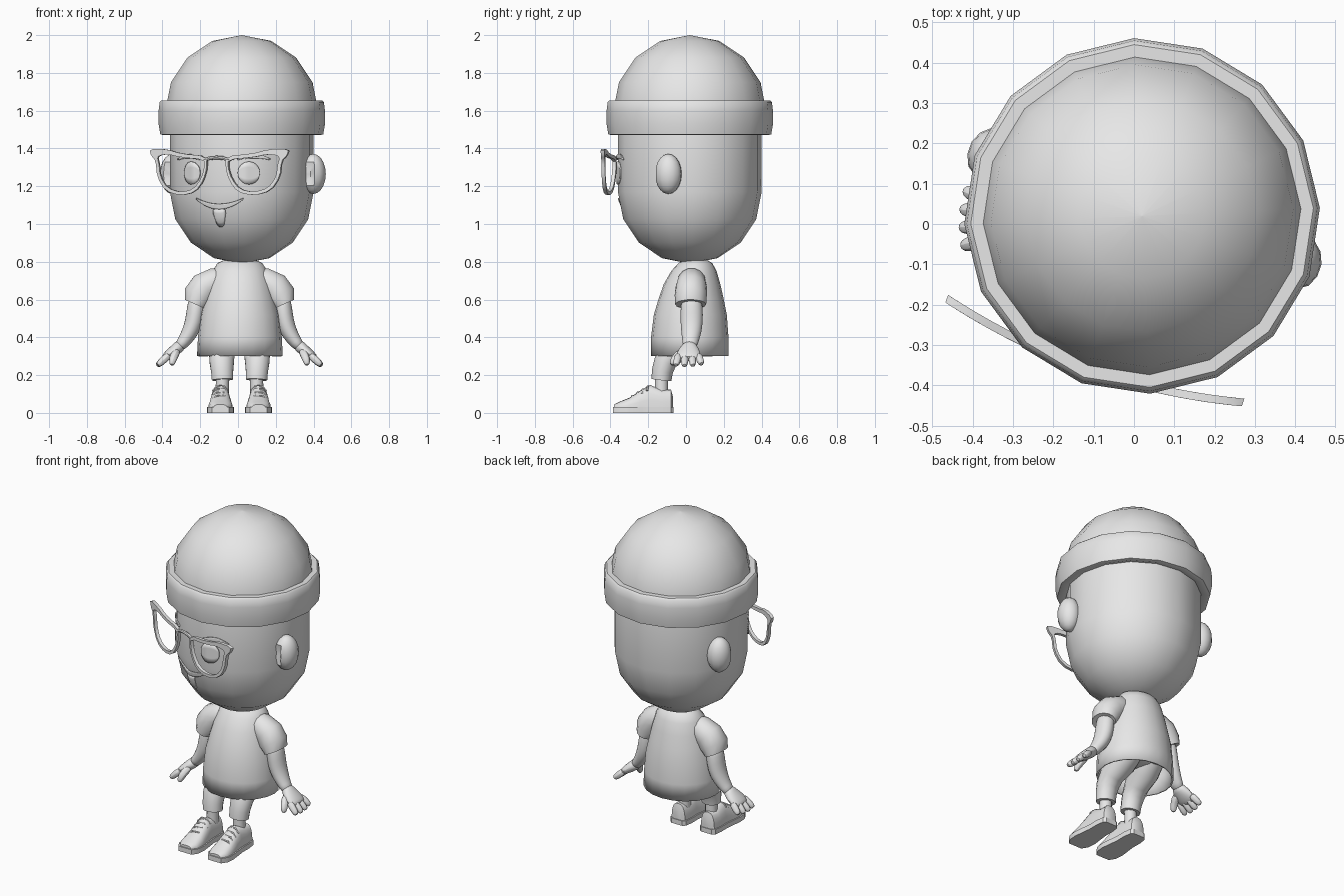
import bpy, bmesh, math
from mathutils import Vector

if "Cube" in bpy.data.objects:
    bpy.data.objects.remove(bpy.data.objects["Cube"])

grey = bpy.data.materials.new("plain_grey")
grey.diffuse_color = (0.8, 0.8, 0.8, 1)
grey.use_nodes = True
grey.node_tree.nodes["Principled BSDF"].inputs["Base Color"].default_value = grey.diffuse_color

CX, CY = 0.02, 0.02                 # head axis
PHASE = math.radians(2.6)           # turn of the 16-sided head and hat
TURN = math.radians(-19.3)          # direction of the face
STEP = math.tau / 16


def finish(name, bm, angle=40, subsurf=0, solid=0):
    bmesh.ops.remove_doubles(bm, verts=bm.verts, dist=1e-5)
    bmesh.ops.recalc_face_normals(bm, faces=bm.faces)
    me = bpy.data.meshes.new(name)
    bm.to_mesh(me)
    bm.free()
    me.materials.append(grey)
    me.shade_smooth()
    me.set_sharp_from_angle(angle=math.radians(angle))
    ob = bpy.data.objects.new(name, me)
    bpy.context.collection.objects.link(ob)
    if solid:
        m = ob.modifiers.new("thickness", 'SOLIDIFY')
        m.thickness, m.offset = solid, 0
    if subsurf:
        m = ob.modifiers.new("smooth", 'SUBSURF')
        m.levels = m.render_levels = subsurf
    return ob


def loft(name, rings, caps=(True, True), loop=False, closed=True, **kw):
    """Skin a list of equal-length rings."""
    bm = bmesh.new()
    vs = [[bm.verts.new(p) for p in r] for r in rings]
    n = len(vs[0])
    pairs = list(zip(vs, vs[1:])) + ([(vs[-1], vs[0])] if loop else [])
    for a, b in pairs:
        for i in range(n if closed else n - 1):
            j = (i + 1) % n
            bm.faces.new((a[i], a[j], b[j], b[i]))
    if closed and not loop:
        if caps[0]:
            bm.faces.new(vs[0])
        if caps[1]:
            bm.faces.new(vs[-1])
    return finish(name, bm, **kw)


def tube(name, path, radii, ref=(0, 1, 0), n=10, **kw):
    """Round limb along a path; a radius is a number or (along ref, across)."""
    pts = [Vector(p) for p in path]
    rings = []
    for i, p in enumerate(pts):
        t = (pts[min(i + 1, len(pts) - 1)] - pts[max(i - 1, 0)]).normalized()
        u = (Vector(ref) - t * t.dot(Vector(ref))).normalized()
        v = t.cross(u)
        r = radii[i] if isinstance(radii[i], tuple) else (radii[i], radii[i])
        rings.append([p + u * r[0] * math.cos(k * math.tau / n)
                      + v * r[1] * math.sin(k * math.tau / n) for k in range(n)])
    return loft(name, rings, **kw)


def lathe(name, profile, loop=False, **kw):
    return loft(name, [[(CX + r * math.cos(PHASE + math.pi / 2 + k * STEP),
                         CY + r * math.sin(PHASE + math.pi / 2 + k * STEP), z)
                        for k in range(16)] for r, z in profile], loop=loop, **kw)


# ---- head, cap and turned-up cuff
head_profile = [(0.37, 1.56), (0.38, 1.5)] + [
    (0.38 * math.cos(a * math.pi / 8) + 0.001, 1.17 - 0.38 * math.sin(a * math.pi / 8))
    for a in range(5)]
lathe("head", head_profile)
lathe("hat_cap", [(0.395, 1.5), (0.405, 1.6)] + [
    (0.405 * math.cos(a * math.pi / 8) + 0.001, 1.595 + 0.405 * math.sin(a * math.pi / 8))
    for a in range(1, 5)])
lathe("hat_cuff", [(0.37, 1.485), (0.415, 1.47), (0.432, 1.475), (0.441, 1.53), (0.441, 1.6),
                   (0.435, 1.645), (0.425, 1.655), (0.39, 1.655)], loop=True)


# ---- face details laid on the faceted head
def on_head(a, z, lift=0.005):
    r = 0.38
    for (r0, z0), (r1, z1) in zip(head_profile, head_profile[1:]):
        if z1 <= z <= z0:
            r = r0 + (r1 - r0) * (z0 - z) / (z0 - z1)
    t = TURN + a
    off = (t - math.pi / 2 - PHASE - math.pi / 2) % STEP - STEP / 2
    r = r * math.cos(STEP / 2) / math.cos(off) + lift
    return (CX + r * math.sin(t), CY - r * math.cos(t), z)


def plate(name, columns):
    """Thin plate from columns of (face angle, top, bottom)."""
    loft(name, [[on_head(a, t + (b - t) * k / 4) for k in range(5)] for a, t, b in columns],
         closed=False, solid=0.007)


for s, side in ((-1, "right"), (1, "left")):
    plate(side + "_eye", [(s * 0.436 + 0.155 * math.cos(q), 1.27 + 0.06 * math.sin(q) + 0.0005,
                           1.27 - 0.06 * math.sin(q))
                          for q in [k * math.pi / 14 for k in range(15)]])
    brow = []
    for k in range(9):
        q = k / 8
        mid, th = 1.342 + 0.07 * q * (1 - q), 0.004 + 0.008 * math.sin(math.pi * q)
        brow.append((s * (0.28 + 0.46 * q), mid + th, mid - th))
    plate(side + "_eyebrow", brow)

mouth = []
for k in range(13):
    q = k / 6 - 1
    mid, th = 1.092 + 0.042 * q * q, 0.004 + 0.01 * (1 - q * q)
    mouth.append((0.36 * q, mid + th, mid - th))
plate("mouth", mouth)
plate("chin_tuft", [(-0.095, 1.076, 1.06), (-0.06, 1.079, 1.0), (-0.025, 1.08, 0.986),
                    (0.025, 1.08, 0.986), (0.06, 1.079, 1.0), (0.095, 1.076, 1.06)])


# ---- glasses, bent gently around the face
def face_point(s, f, z):
    c, d = math.cos(TURN), math.sin(TURN)
    return (CX + s * c + f * d, CY + s * d - f * c, z)


def bend(s):
    return 0.402 - 0.32 * s * s


def round_off(pts):
    out = []
    for (a, b), (c, d) in zip(pts, pts[1:] + pts[:1]):
        out += [(a * .75 + c * .25, b * .75 + d * .25), (a * .25 + c * .75, b * .25 + d * .75)]
    return out


outer = round_off([(0.055, 1.36), (0.20, 1.372), (0.29, 1.397), (0.392, 1.398), (0.38, 1.36),
                   (0.352, 1.335), (0.345, 1.25), (0.295, 1.175), (0.205, 1.15), (0.12, 1.168),
                   (0.072, 1.23), (0.052, 1.30)])
inner = round_off([(0.068, 1.342), (0.20, 1.352), (0.28, 1.37), (0.335, 1.362), (0.342, 1.345),
                   (0.333, 1.32), (0.325, 1.25), (0.282, 1.19), (0.205, 1.168), (0.13, 1.184),
                   (0.086, 1.238), (0.066, 1.30)])
for s, side in ((-1, "right"), (1, "left")):
    loft(side + "_glasses_rim",
         [[face_point(s * o[0], bend(o[0]) + 0.01, o[1]), face_point(s * o[0], bend(o[0]) - 0.01, o[1]),
           face_point(s * i[0], bend(i[0]) - 0.01, i[1]), face_point(s * i[0], bend(i[0]) + 0.01, i[1])]
          for o, i in zip(outer, inner)], loop=True)
tube("glasses_bridge", [face_point(q, 0.402, 1.34 + 0.012 * (1 - (q / 0.07) ** 2))
                        for q in (-0.07, -0.035, 0, 0.035, 0.07)], [0.01] * 5, ref=(0, 0, 1), n=8)

# ---- ears: flattened ovals cut off at the front
for s, side in ((-1, "right"), (1, "left")):
    bm = bmesh.new()
    bmesh.ops.create_uvsphere(bm, u_segments=14, v_segments=10, radius=1)
    for v in bm.verts:
        x, y, z = v.co
        f = min(-0.018 + 0.072 * y, 0.042)
        dish = 0.018 if y > 0.87 and x * x + z * z < 0.1 else 0
        v.co = face_point(s * (0.395 + 0.066 * x), f - dish, 1.265 + 0.106 * z)
    finish(side + "_ear", bm)


# ---- shirt body, open at the hem
def oval(cx, cy, rx, ry, z, n=20):
    return [(cx + rx * math.cos(k * math.tau / n), cy + ry * math.sin(k * math.tau / n), z)
            for k in range(n)]


loft("shirt", [oval(0.01, cy, rx, ry, z) for cy, rx, ry, z in (
    (0.02, 0.222, 0.2, 0.3), (0.02, 0.217, 0.2, 0.4), (0.023, 0.205, 0.188, 0.52),
    (0.027, 0.185, 0.168, 0.6), (0.032, 0.165, 0.145, 0.68), (0.042, 0.14, 0.115, 0.75),
    (0.05, 0.115, 0.085, 0.79), (0.05, 0.08, 0.06, 0.805))], caps=(False, True), solid=0.01)

# ---- trousers seat
tube("trousers_seat", [(0.01, 0.04, 0.36), (0.01, 0.04, 0.39), (0.01, 0.04, 0.47), (0.01, 0.04, 0.52)],
     [(0.07, 0.09), (0.11, 0.15), (0.13, 0.17), (0.1, 0.13)], n=14, subsurf=1)

# ---- paired limbs
for s, side in ((-1, "right"), (1, "left")):
    def P(x, y, z, s=s):
        return (0.008 + s * x, y, z)

    tube(side + "_sleeve", [P(0.07, 0.03, 0.7), P(0.13, 0.03, 0.695), P(0.185, 0.028, 0.665),
                            P(0.215, 0.025, 0.62), P(0.235, 0.025, 0.575), P(0.233, 0.025, 0.58)],
         [0.06, 0.075, 0.083, 0.085, (0.082, 0.06), (0.06, 0.045)], n=14)
    tube(side + "_arm", [P(0.215, 0.03, 0.63), P(0.23, 0.03, 0.56), P(0.24, 0.03, 0.48),
                         P(0.265, 0.028, 0.42), P(0.3, 0.022, 0.37), P(0.325, 0.02, 0.345)],
         [0.05, (0.062, 0.05), (0.062, 0.05), (0.055, 0.045), (0.042, 0.034), (0.038, 0.03)],
         n=12, subsurf=1)
    tube(side + "_palm", [P(0.305, 0.02, 0.365), P(0.33, 0.018, 0.342), P(0.36, 0.015, 0.318),
                          P(0.39, 0.012, 0.295), P(0.405, 0.012, 0.285)],
         [0.034, (0.05, 0.032), (0.066, 0.03), (0.066, 0.024), (0.05, 0.016)], n=12, subsurf=1)
    for k in range(4):
        b = -0.038 + 0.034 * k
        e = 0.01 + (b - 0.01) * 1.3
        l = (0.94, 1, 0.97, 0.85)[k]
        tip = [P(0.37 + 0.06 * l * q, b + (e - b) * q, 0.31 - 0.055 * l * q) for q in (0, 0.5, 0.9, 1.15)]
        tube(f"{side}_finger_{k + 1}", tip, [0.021, 0.022, 0.02, 0.012], n=8, subsurf=1)
    tube(side + "_thumb", [P(0.33, -0.01, 0.33), P(0.345, -0.045, 0.305), P(0.355, -0.068, 0.275),
                           P(0.36, -0.075, 0.25)], [0.024, 0.024, 0.022, 0.012], n=8, subsurf=1)

    # trouser leg, cuff opening and ankle
    tube(side + "_trouser_leg", [P(0.075, 0.06, 0.43), P(0.085, 0.0, 0.37), P(0.092, -0.075, 0.325),
                                 P(0.094, -0.11, 0.27), P(0.092, -0.125, 0.22), P(0.09, -0.13, 0.175)],
         [(0.09, 0.08), 0.082, (0.075, 0.07), (0.06, 0.066), (0.056, 0.06), (0.053, 0.058)],
         ref=(0, 1, 0.3), n=14)
    tube(side + "_ankle", [P(0.09, -0.13, 0.19), P(0.092, -0.13, 0.09)], [0.035, 0.035], n=12)

    # shoe: domed upper on a flat sole, with laces over the instep
    sections = [(-0.07, 0.03, 0.09), (-0.08, 0.046, 0.125), (-0.13, 0.053, 0.122),
                (-0.19, 0.052, 0.148), (-0.24, 0.058, 0.12), (-0.3, 0.065, 0.08),
                (-0.35, 0.061, 0.06), (-0.38, 0.038, 0.045)]
    rings = []
    for y, w, h in sections:
        ring = []
        for k in range(11):
            c, d = math.cos(k * math.pi / 10), abs(math.sin(k * math.pi / 10))
            ring.append(P(0.101 + w * math.copysign(abs(c) ** 0.7, c), y, 0.02 + (h - 0.02) * d ** 0.8))
        rings.append(ring)
    loft(side + "_shoe_upper", rings, angle=50)
    edge = [(w + 0.007, y - 0.006 * (y < -0.36) + 0.004 * (y > -0.075)) for y, w, h in sections]
    edge += [(-w, y) for w, y in reversed(edge)]
    loft(side + "_shoe_sole", [[P(0.101 + x, y, z) for x, y in edge] for z in (0.0, 0.03)])
    for k in range(4):
        y, z = -0.2 - 0.027 * k, 0.143 - 0.0165 * k
        tube(f"{side}_lace_{k + 1}", [P(0.101 + x, y + dy, z - dz) for x, dy, dz in (
            (-0.04, 0.006, 0.026), (-0.02, 0.003, 0.003), (0.02, -0.003, 0.003), (0.04, -0.006, 0.026))],
            [0.006] * 4, n=6)
